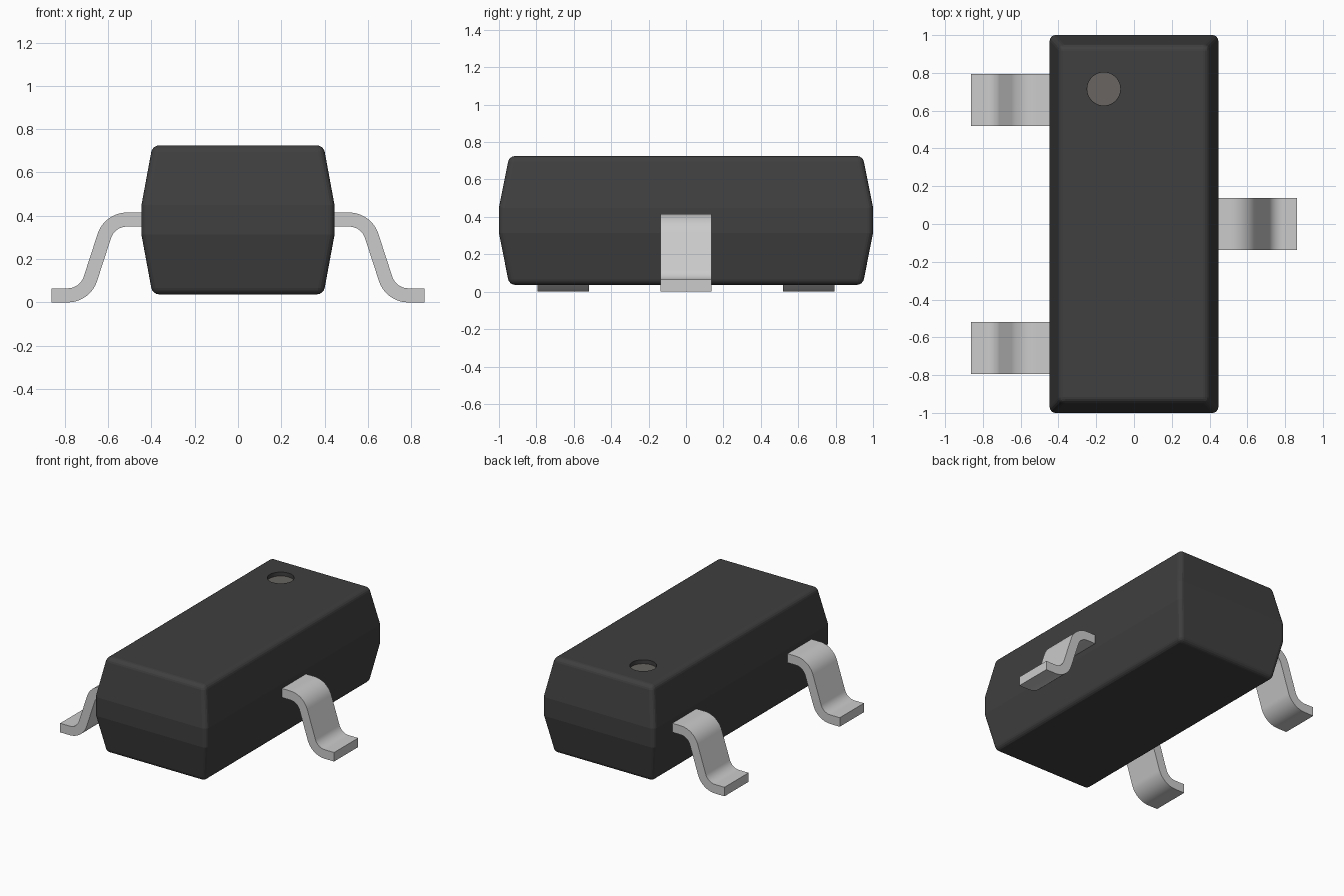
import bpy, bmesh, math

if "Cube" in bpy.data.objects:
    bpy.data.objects.remove(bpy.data.objects["Cube"])


def material(name, rgb):
    m = bpy.data.materials.new(name)
    m.diffuse_color = (*rgb, 1)
    m.use_nodes = True
    m.node_tree.nodes["Principled BSDF"].inputs["Base Color"].default_value = m.diffuse_color
    return m


def finish(name, bm, mat=None, angle=30):
    bmesh.ops.recalc_face_normals(bm, faces=bm.faces)
    mesh = bpy.data.meshes.new(name)
    bm.to_mesh(mesh)
    bm.free()
    ob = bpy.data.objects.new(name, mesh)
    bpy.context.collection.objects.link(ob)
    if mat:
        mesh.materials.append(mat)
    smooth(ob, angle)
    return ob


def smooth(ob, angle):
    bpy.ops.object.select_all(action='DESELECT')
    ob.select_set(True)
    bpy.context.view_layer.objects.active = ob
    bpy.ops.object.shade_smooth_by_angle(angle=math.radians(angle))


def cylinder(name, x, y, z0, z1, r, mat=None):
    bm = bmesh.new()
    bmesh.ops.create_cone(bm, cap_ends=True, segments=48, radius1=r, radius2=r, depth=z1 - z0)
    bmesh.ops.translate(bm, verts=bm.verts, vec=(x, y, (z0 + z1) / 2))
    return finish(name, bm, mat)


dark = material("dark_plastic", (0.05, 0.05, 0.05))
mark = material("mark_grey", (0.14, 0.13, 0.12))

# Moulded body: stacked rectangles with a straight belt and drafted sides
bm = bmesh.new()
rings = []
for hx, hy, z in [(0.395, 0.945, 0.037), (0.446, 1.0, 0.312), (0.446, 1.0, 0.45), (0.395, 0.945, 0.725)]:
    rings.append([bm.verts.new((sx * hx, sy * hy, z))
                  for sx, sy in [(-1, -1), (1, -1), (1, 1), (-1, 1)]])
for low, high in zip(rings, rings[1:]):
    for i in range(4):
        j = (i + 1) % 4
        bm.faces.new((low[i], low[j], high[j], high[i]))
bm.faces.new(rings[0][::-1])
bm.faces.new(rings[-1])
belt = set(rings[1] + rings[2])
soft = [e for e in bm.edges
        if not (e.verts[0] in belt and e.verts[1] in belt
                and abs(e.verts[0].co.z - e.verts[1].co.z) < 0.01)]
bmesh.ops.bevel(bm, geom=soft, offset=0.03, offset_type='OFFSET', segments=4,
                profile=0.5, affect='EDGES', clamp_overlap=True)
body = finish("body", bm, dark, 10)

# Round orientation dimple sunk into the top
cutter = cylinder("dimple_cutter", -0.16, 0.715, 0.695, 0.8, 0.088)
cutter.hide_render = True
cut = body.modifiers.new("dimple", 'BOOLEAN')
cut.operation = 'DIFFERENCE'
cut.solver = 'EXACT'
cut.object = cutter
bpy.context.view_layer.objects.active = body
bpy.ops.object.modifier_apply(modifier="dimple")
bpy.data.objects.remove(cutter)
smooth(body, 10)
cylinder("dimple_floor", -0.16, 0.715, 0.69, 0.697, 0.0875, mark)


# Gull-wing lead: a centre line with two arcs, thickened and given width
def lead(name, side, y, width=0.274, thick=0.065, radius=0.11, slope=math.radians(72), steps=12):
    x0, ztop, zfoot = 0.513, 0.3825, thick / 2
    drop = ztop - zfoot - 2 * radius * (1 - math.cos(slope))
    x1 = x0 + 2 * radius * math.sin(slope) + drop / math.tan(slope)
    path = [(0.38, ztop, 0)]
    angles = [slope * i / steps for i in range(steps + 1)]
    path += [(x0 + radius * math.sin(a), ztop - radius * (1 - math.cos(a)), a) for a in angles]
    path += [(x1 - radius * math.sin(a), zfoot + radius * (1 - math.cos(a)), a) for a in angles[::-1]]
    path.append((0.862, zfoot, 0))
    bm = bmesh.new()
    sections = []
    for x, z, a in path:
        nx, nz = math.sin(a) * thick / 2, math.cos(a) * thick / 2
        sections.append([bm.verts.new((side * (x + s * nx), y + w * width / 2, z + s * nz))
                         for s, w in [(-1, -1), (1, -1), (1, 1), (-1, 1)]])
    for p, q in zip(sections, sections[1:]):
        for i in range(4):
            j = (i + 1) % 4
            bm.faces.new((p[i], p[j], q[j], q[i]))
    bm.faces.new(sections[0])
    bm.faces.new(sections[-1])
    return finish(name, bm)


lead("lead_right", 1, 0.0)
lead("lead_left_back", -1, 0.656)
lead("lead_left_front", -1, -0.656)
